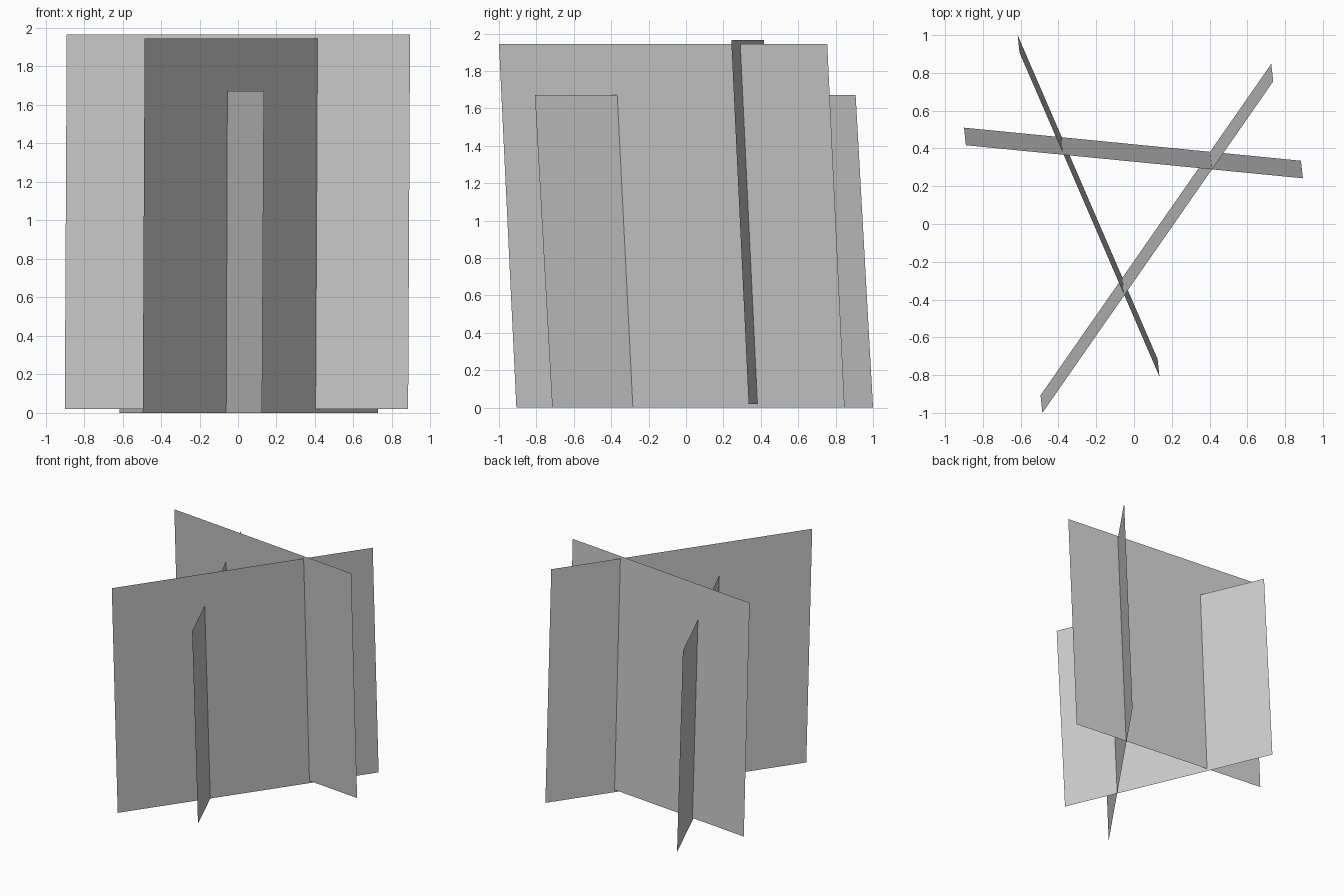
import bpy
import bmesh
from mathutils import Vector

cube = bpy.data.objects.get("Cube")
if cube:
    bpy.data.objects.remove(cube, do_unlink=True)

# One plain grey for every card
grey = bpy.data.materials.new("light_grey")
grey.use_nodes = True
colour = (0.6, 0.6, 0.6, 1.0)
grey.diffuse_color = colour
grey.node_tree.nodes["Principled BSDF"].inputs["Base Color"].default_value = colour

# All cards lean the same way from foot to top
LEAN = Vector((0.01, -0.093, 0))


def card(name, start, end, bottom, top):
    """Flat leaning card: a foot edge extruded upward."""
    bm = bmesh.new()
    foot = [bm.verts.new((*p, bottom)) for p in (start, end)]
    edge = bm.edges.new(foot)
    new = bmesh.ops.extrude_edge_only(bm, edges=[edge])["geom"]
    raised = [v for v in new if isinstance(v, bmesh.types.BMVert)]
    rise = LEAN + Vector((0, 0, top - bottom))
    bmesh.ops.translate(bm, verts=raised, vec=rise)
    mesh = bpy.data.meshes.new(name)
    bm.to_mesh(mesh)
    bm.free()
    mesh.materials.append(grey)
    obj = bpy.data.objects.new(name, mesh)
    bpy.context.collection.objects.link(obj)
    return obj


# Three crossing cards
card("wide_card", (-0.9, 0.51), (0.884, 0.335), 0.02, 1.965)
card("diagonal_card", (-0.495, -0.907), (0.727, 0.848), 0, 1.945)
card("short_card", (-0.616, 1.0), (0.125, -0.715), 0, 1.672)
